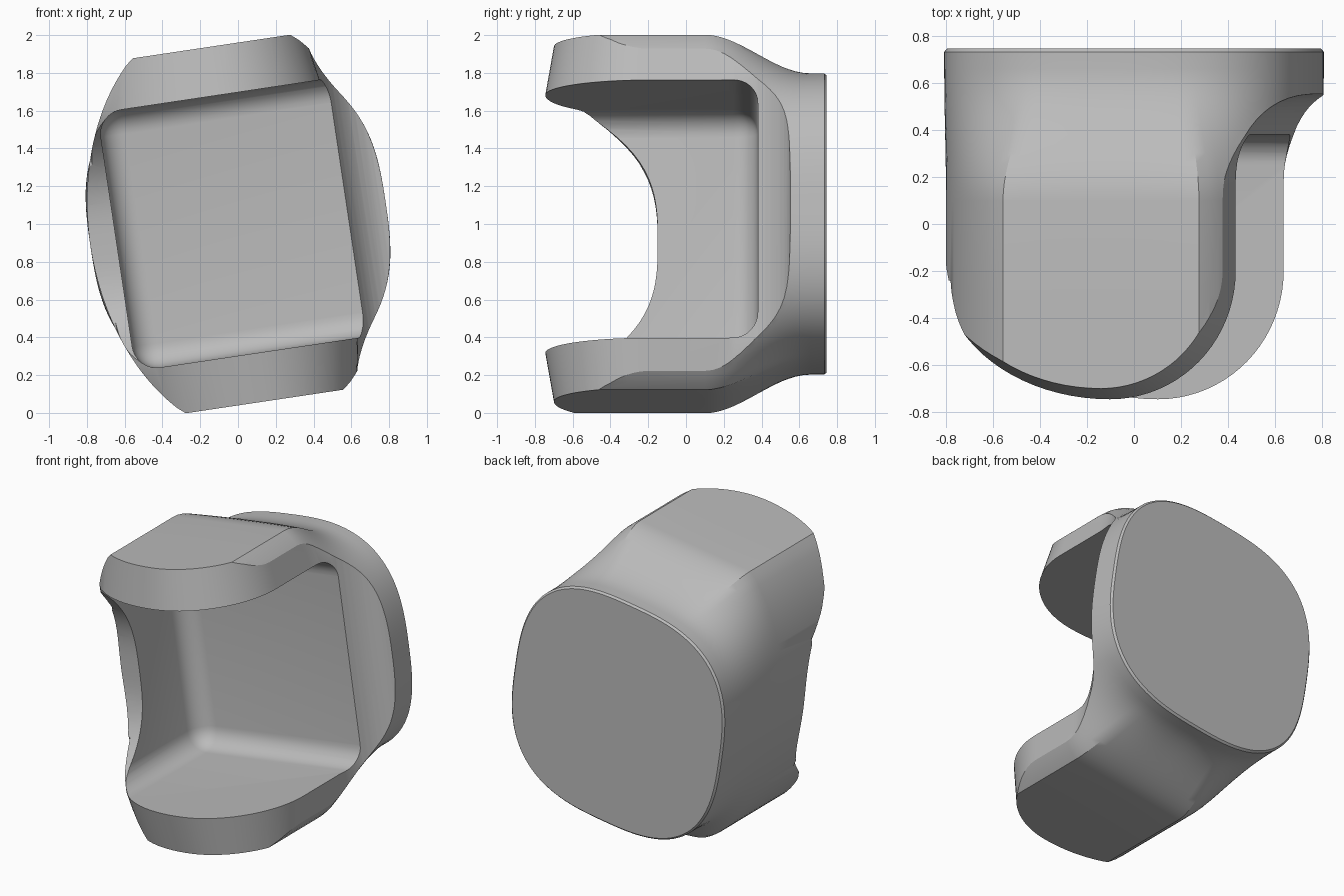
import bpy, bmesh
from math import sin, cos, pi, radians
from mathutils import Matrix

if "Cube" in bpy.data.objects:
    bpy.data.objects.remove(bpy.data.objects["Cube"])

grey = bpy.data.materials.new("plain grey")
grey.use_nodes = True
grey.diffuse_color = (0.5, 0.5, 0.5, 1)
grey.node_tree.nodes["Principled BSDF"].inputs["Base Color"].default_value = (0.5, 0.5, 0.5, 1)


def loft(name, rings, bevel=0):
    """Closed solid through rings of equal point count."""
    bm = bmesh.new()
    loops = [[bm.verts.new(p) for p in ring] for ring in rings]
    n = len(loops[0])
    for a, b in zip(loops, loops[1:]):
        for i in range(n):
            bm.faces.new((a[i], a[(i + 1) % n], b[(i + 1) % n], b[i]))
    bm.faces.new(loops[0])
    bm.faces.new(loops[-1])
    bmesh.ops.recalc_face_normals(bm, faces=bm.faces)
    if bevel:
        bmesh.ops.bevel(bm, geom=bm.edges[:], offset=bevel, segments=8,
                        profile=0.5, affect='EDGES')
    mesh = bpy.data.meshes.new(name)
    bm.to_mesh(mesh)
    bm.free()
    obj = bpy.data.objects.new(name, mesh)
    bpy.context.collection.objects.link(obj)
    return obj


def smooth(a, b, x):
    t = max(0, min(1, (x - a) / (b - a)))
    return t * t * (3 - 2 * t)


def radius(phi, a, b, n):
    return (abs(cos(phi) / a) ** n + abs(sin(phi) / b) ** n) ** (-1 / n)


def section(y, inset=0):
    """Rounded square at the back, tall flat-topped oval at the front."""
    t = smooth(0.66, 0.1, y)
    ring = []
    for i in range(128):
        phi = 2 * pi * (i + 0.5) / 128
        square = radius(phi, 0.79, 0.78, 2.8)
        oval = min(radius(phi, 0.79, 1.13, 2), 0.95 / abs(sin(phi)))
        r = square + (oval - square) * t - inset
        ring.append((r * cos(phi), y, r * sin(phi)))
    return ring


# Outer body, with a thin chamfer on the mounting face
body = loft("yoke_bracket",
            [section(0.745, 0.012), section(0.732)]
            + [section(0.66 - 0.04 * i) for i in range(15)]
            + [section(-0.3), section(-0.8)])

# Plan outline: round nose, straight open side, fillet out to the mounting plate
plan = [(-0.9, 0.95), (-0.9, -0.2)]
for i in range(1, 41):
    a = pi + pi * i / 40
    plan.append(((0.72 if cos(a) < 0 else 0.54) * cos(a), -0.2 + 0.545 * sin(a)))
for i in range(15):
    a = pi - pi / 2 * i / 14
    plan.append((0.82 + 0.28 * cos(a), 0.18 + 0.375 * sin(a)))
plan += [(0.95, 0.555), (0.95, 0.95)]


def plan_ring(v, s):
    return [(u * s, -0.2 + (y + 0.2) * s, v) for u, y in plan]


outline = loft("outline_cutter", [plan_ring(-1, 0.9), plan_ring(-0.69, 1),
                                  plan_ring(0.69, 1), plan_ring(1, 0.9)])

# Rounded cavity between the two arms, open to the front and one side
cavity = loft("cavity_cutter",
              [[(u, y, v) for u, v in ((-0.65, -0.69), (1.5, -0.69), (1.5, 0.69), (-0.65, 0.69))]
               for y in (-1.5, 0.38)], bevel=0.13)

# Concave front edge of the side wall
edge = [0.685 * (i / 16 - 1) for i in range(33)]
curve = [(-0.15 - 0.4 * abs(v / 0.69) ** 3, v) for v in edge]
curve += [(-1.2, 0.685), (-1.2, -0.685)]
wall = loft("wall_cutter", [[(u, y, v) for y, v in curve] for u in (-1.2, 0)])

for cutter, mode in ((outline, 'INTERSECT'), (cavity, 'DIFFERENCE'), (wall, 'DIFFERENCE')):
    cutter.hide_render = True
    mod = body.modifiers.new(cutter.name, 'BOOLEAN')
    mod.object = cutter
    mod.operation = mode
    mod.solver = 'EXACT'

# Bake the cuts, lean the bracket and stand it on the floor
bpy.context.view_layer.update()
mesh = bpy.data.meshes.new_from_object(body.evaluated_get(bpy.context.evaluated_depsgraph_get()))
body.modifiers.clear()
body.data = mesh
for cutter in (outline, cavity, wall):
    bpy.data.objects.remove(cutter)
mesh.transform(Matrix.Translation((0, 0, 1)) @ Matrix.Rotation(radians(-8.5), 4, 'Y'))
mesh.materials.clear()
mesh.materials.append(grey)

bpy.ops.object.select_all(action='DESELECT')
body.select_set(True)
bpy.context.view_layer.objects.active = body
bpy.ops.object.shade_smooth_by_angle(angle=radians(28))
